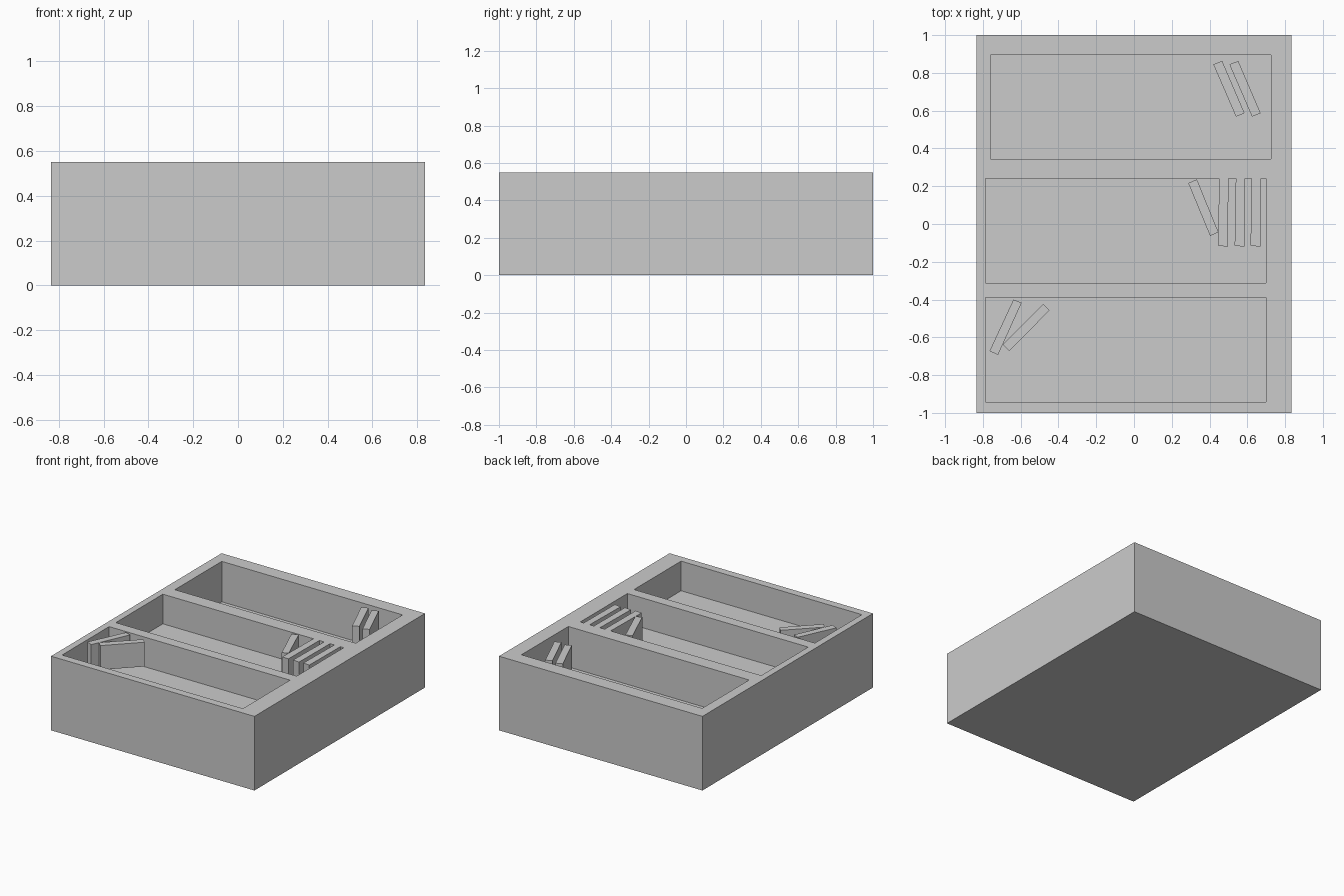
import bpy, bmesh

if "Cube" in bpy.data.objects:
    bpy.data.objects.remove(bpy.data.objects["Cube"])

TOP = 0.55


def prism(name, outline, z0, z1):
    """Extrude a flat outline from z0 to z1."""
    bm = bmesh.new()
    base = bm.faces.new([bm.verts.new((x, y, z0)) for x, y in outline])
    ext = bmesh.ops.extrude_face_region(bm, geom=[base])
    verts = [v for v in ext["geom"] if isinstance(v, bmesh.types.BMVert)]
    bmesh.ops.translate(bm, verts=verts, vec=(0, 0, z1 - z0))
    bmesh.ops.recalc_face_normals(bm, faces=bm.faces)
    mesh = bpy.data.meshes.new(name)
    bm.to_mesh(mesh)
    bm.free()
    ob = bpy.data.objects.new(name, mesh)
    bpy.context.collection.objects.link(ob)
    return ob


def rect(x0, x1, y0, y1):
    return [(x0, y0), (x1, y0), (x1, y1), (x0, y1)]


# Bookcase body lying on its back
case = prism("bookcase", rect(-0.835, 0.835, -1, 1), 0, TOP)

# Shelf compartments: x range, y range, floor height
compartments = [
    (-0.76, 0.725, 0.345, 0.895, 0.25),
    (-0.785, 0.70, -0.312, 0.24, 0.33),
    (-0.785, 0.70, -0.942, -0.39, 0.33),
]
for x0, x1, y0, y1, floor in compartments:
    cutter = prism("compartment_cutter", rect(x0, x1, y0, y1), floor, TOP + 0.1)
    mod = case.modifiers.new("compartment", 'BOOLEAN')
    mod.operation = 'DIFFERENCE'
    mod.object = cutter
    mod.solver = 'EXACT'
    cutter.hide_render = True
    cutter.hide_set(True)

# Bake the compartments and discard the cutters
bpy.context.view_layer.update()
dg = bpy.context.evaluated_depsgraph_get()
baked = bpy.data.meshes.new_from_object(case.evaluated_get(dg))
case.modifiers.clear()
case.data = baked
for ob in [o for o in bpy.data.objects if o.name.startswith("compartment_cutter")]:
    bpy.data.objects.remove(ob)

# Leaning books on the upper shelf
for dx in (0, 0.085):
    prism("upper_book", [(0.54 + dx, 0.568), (0.585 + dx, 0.587),
                         (0.467 + dx, 0.863), (0.42 + dx, 0.845)], 0.37, 0.545)

# Upright books and one leaning book on the middle shelf
for x in (0.445, 0.533, 0.617):
    prism("upright_book", [(x, -0.115), (x + 0.052, -0.12),
                           (x + 0.055, 0.24), (x + 0.006, 0.24)], 0.37, TOP)
prism("middle_leaning_book", [(0.403, -0.063), (0.447, -0.043),
                              (0.333, 0.236), (0.287, 0.217)], 0.37, TOP)

# Two leaning books on the lower shelf
prism("lower_book", [(-0.72, -0.693), (-0.595, -0.417),
                     (-0.638, -0.4), (-0.765, -0.673)], 0.37, TOP)
prism("lower_book", [(-0.66, -0.672), (-0.447, -0.457),
                     (-0.48, -0.423), (-0.695, -0.637)], 0.37, TOP)
